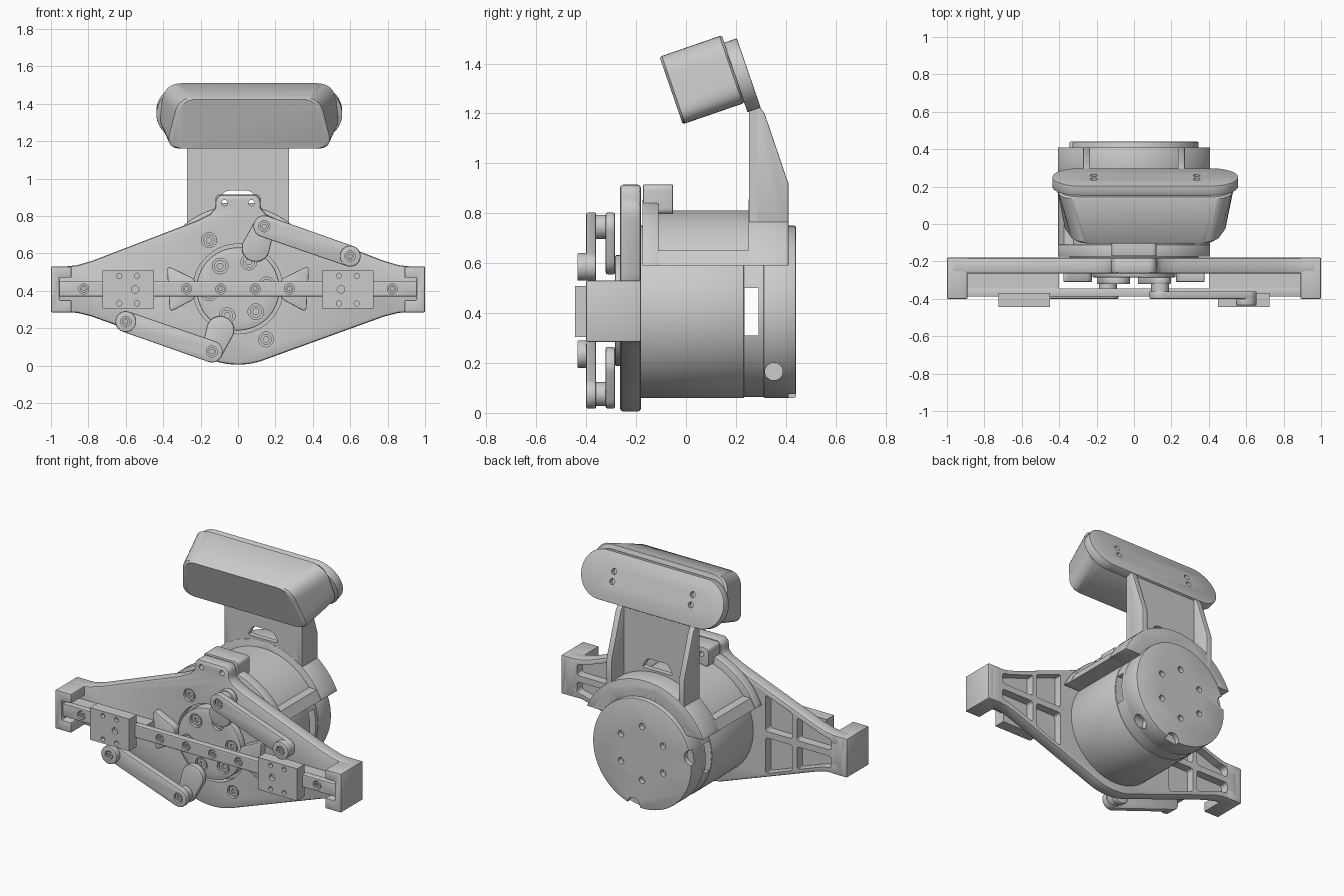
import bpy, bmesh
from math import sin, cos, pi, asin, atan2, radians
from mathutils import Vector

if "Cube" in bpy.data.objects:
    bpy.data.objects.remove(bpy.data.objects["Cube"])

CZ = 0.41          # height of the motor axis
cutters = []


def circle(x, z, r, n=40):
    return [(x + r * cos(2 * pi * i / n), z + r * sin(2 * pi * i / n)) for i in range(n)]


def rect(x0, x1, z0, z1):
    return [(x0, z0), (x1, z0), (x1, z1), (x0, z1)]


def mirror(pts, s):
    return [(s * x, z) for x, z in pts]


def spin(pts):
    """half turn about the motor axis"""
    return [(-x, 2 * CZ - z) for x, z in pts]


def rounded(pts, r, n=6):
    out = []
    for i, p in enumerate(pts):
        p, a, b = Vector(p), Vector(pts[i - 1]), Vector(pts[(i + 1) % len(pts)])
        a, b = p + (a - p).normalized() * r, p + (b - p).normalized() * r
        for k in range(n + 1):
            t = k / n
            out.append(tuple(a * (1 - t) ** 2 + p * 2 * t * (1 - t) + b * t * t))
    return out


def capsule(p, q, r1, r2, n=14):
    a = atan2(q[1] - p[1], q[0] - p[0])
    out = []
    for c, r, s in ((p, r1, pi / 2), (q, r2, -pi / 2)):
        out += [(c[0] + r * cos(a + s + pi * i / n), c[1] + r * sin(a + s + pi * i / n)) for i in range(n + 1)]
    return out


def arch(rin, rout, z0, n=40):
    """arc shell over the motor, cut flat at height z0"""
    out = []
    for r, flip in ((rout, False), (rin, True)):
        s = asin((z0 - CZ) / r)
        arc = [(r * cos(s + (pi - 2 * s) * i / n), CZ + r * sin(s + (pi - 2 * s) * i / n)) for i in range(n + 1)]
        out += arc[::-1] if flip else arc
    return out


def prism(name, polys, a, b, axis='y', bevel=0.0):
    """extrude one or more outlines from a to b along an axis"""
    if not isinstance(polys[0][0], (tuple, list)):
        polys = [polys]
    place = (lambda p, d: (p[0], d, p[1])) if axis == 'y' else (lambda p, d: (d, p[0], p[1]))
    bm = bmesh.new()
    for pts in polys:
        lo = [bm.verts.new(place(p, a)) for p in pts]
        hi = [bm.verts.new(place(p, b)) for p in pts]
        bm.faces.new(lo)
        bm.faces.new(hi[::-1])
        for i in range(len(pts)):
            bm.faces.new((lo[i - 1], hi[i - 1], hi[i], lo[i]))
    return finish(name, bm, bevel)


def finish(name, bm, bevel=0.0):
    bmesh.ops.recalc_face_normals(bm, faces=bm.faces)
    me = bpy.data.meshes.new(name)
    bm.to_mesh(me)
    bm.free()
    ob = bpy.data.objects.new(name, me)
    bpy.context.collection.objects.link(ob)
    if bevel:
        m = ob.modifiers.new('bevel', 'BEVEL')
        m.width, m.segments, m.limit_method, m.angle_limit = bevel, 2, 'ANGLE', radians(40)
    return ob


def cut(ob, polys, a, b, axis='y'):
    c = prism('cutter', polys, a, b, axis)
    c.hide_render = True
    cutters.append(c)
    m = ob.modifiers.new('cut', 'BOOLEAN')
    m.operation, m.object, m.solver = 'DIFFERENCE', c, 'EXACT'


def screws(ob, name, spots, y, r=0.033, depth=0.02):
    """counterbores with sunk socket heads, in a face at y"""
    cut(ob, [circle(x, z, r, 20) for x, z in spots], y - 0.03, y + depth)
    heads = prism(name, [circle(x, z, r * 0.75, 20) for x, z in spots], y + 0.006, y + depth + 0.01)
    cut(heads, [circle(x, z, r * 0.4, 6) for x, z in spots], y - 0.02, y + depth)


# Wing shaped mounting plate, pocketed from behind
low = [(0.405 * sin(radians(t)), CZ - 0.405 * cos(radians(t))) for t in range(2, 23, 4)]
half = low + [(0.78, 0.262), (0.86, 0.282), (0.92, 0.285), (0.98, 0.285), (0.98, 0.53), (0.92, 0.53),
              (0.86, 0.537), (0.78, 0.56), (0.22, 0.775), (0.15, 0.81), (0.122, 0.84), (0.12, 0.89), (0.095, 0.915)]
plate = prism('mounting_plate', half + mirror(half[::-1], -1), -0.265, -0.18, bevel=0.014)
cut(plate, circle(0, CZ, 0.24, 64), -0.3, -0.215)
pockets = []
for s in (1, -1):
    for p in ([(0.43, 0.43), (0.62, 0.43), (0.62, 0.59), (0.43, 0.66)],
              [(0.65, 0.43), (0.89, 0.43), (0.89, 0.5), (0.83, 0.51), (0.65, 0.575)]):
        pockets += [rounded(mirror(p, s), 0.02, 3), rounded([(x, 2 * CZ - z) for x, z in mirror(p, s)], 0.02, 3)]
cut(plate, pockets, -0.235, -0.1)
screws(plate, 'plate_screws', [(-0.155, 0.67), (0.15, 0.14)], -0.265, 0.04)
cut(plate, [circle(s * 0.072, 0.87, 0.016, 16) for s in (1, -1)], -0.4, -0.1)

# End blocks, rail ridges and petal stand-offs
end = [(0.89, 0.285), (1, 0.285), (1, 0.53), (0.89, 0.53), (0.89, 0.47), (0.955, 0.47), (0.955, 0.35), (0.89, 0.35)]
for s, side in ((1, 'right'), (-1, 'left')):
    prism('end_block_' + side, mirror(end, s), -0.4, -0.18, bevel=0.006)
    prism('rail_ridge_' + side, mirror(rect(0.4, 0.96, 0.375, 0.445), s), -0.345, -0.24)
    prism('petal_' + side, rounded(mirror([(0.225, 0.36), (0.365, 0.285), (0.38, 0.535), (0.225, 0.46)], s), 0.03),
          -0.31, -0.25, bevel=0.006)

# Linear rail and its carriages
rail = prism('linear_rail', rect(-0.955, 0.955, 0.37, 0.45), -0.388, -0.345, bevel=0.004)
screws(rail, 'rail_screws', [(s * x, CZ) for x in (0.092, 0.275, 0.825) for s in (1, -1)], -0.388, 0.027)
for s, side in ((1, 'right'), (-1, 'left')):
    c = prism('carriage_' + side, mirror(rect(0.45, 0.725, 0.305, 0.508), s), -0.445, -0.37)
    holes = [circle(s * x, z, 0.014, 16) for x in (0.54, 0.635) for z in (0.332, 0.48)]
    cut(c, holes + [circle(s * 0.55, 0.407, 0.02, 16)], -0.5, -0.42)

# Rotor, cranks and links
rotor = prism('rotor', circle(0, CZ, 0.222, 64), -0.285, -0.2, bevel=0.006)
ring = [(0.155 * cos(radians(t)), CZ + 0.155 * sin(radians(t))) for t in (8, 68, 128, 188, 248, 308)]
screws(rotor, 'rotor_screws', ring, -0.285, 0.042)
for turn, side in ((lambda p: p, 'upper'), (spin, 'lower')):
    prism('crank_' + side, turn(capsule((0.095, 0.63), (0.14, 0.745), 0.075, 0.058)), -0.322, -0.284, bevel=0.008)
    prism('crank_spacer_' + side, turn(circle(0.14, 0.745, 0.048)), -0.362, -0.32)
    link = prism('link_' + side, turn(capsule((0.14, 0.745), (0.6, 0.585), 0.058, 0.056)), -0.4, -0.36, bevel=0.006)
    screws(link, 'pivot_screw_' + side, turn([(0.14, 0.745)]), -0.4, 0.03)
    roller = prism('link_roller_' + side, turn(circle(0.6, 0.585, 0.055)), -0.435, -0.385, bevel=0.004)
    screws(roller, 'roller_screw_' + side, turn([(0.6, 0.585)]), -0.435, 0.028)

# Motor: front drum, slotted spacer ring and rear drum
prism('motor_front', circle(0, CZ - 0.005, 0.345, 96), -0.185, 0.232, bevel=0.004)
spacer = prism('motor_spacer', circle(0, CZ - 0.005, 0.341, 96), 0.23, 0.312)
cut(spacer, rect(0.234, 0.29, 0.31, 0.5), -0.5, 0.5, 'x')
rear = prism('motor_rear', circle(0, CZ - 0.005, 0.345, 96), 0.31, 0.44, bevel=0.006)
back_holes = [circle(0.17 * cos(pi * k / 3 + pi / 6), CZ + 0.17 * sin(pi * k / 3 + pi / 6), 0.02, 16) for k in range(6)]
notches = [circle(0.345 * cos(t), CZ + 0.345 * sin(t), 0.045, 24) for t in (radians(170), radians(-80))]
cut(rear, back_holes + notches, 0.41, 0.5)
cut(rear, circle(0.352, 0.165, 0.036, 20), 0.2, 0.5, 'x')

# Collar saddle over the motor, with thick end bands and side rails
prism('collar_shell', arch(0.34, 0.402, 0.59), -0.17, 0.41)
prism('collar_front_band', arch(0.34, 0.447, 0.59), -0.175, -0.11, bevel=0.004)
prism('collar_rear_band', arch(0.34, 0.447, 0.59), 0.25, 0.41, bevel=0.004)
for s, side in ((1, 'right'), (-1, 'left')):
    prism('collar_rail_' + side, mirror([(0.34, 0.59), (0.405, 0.59), (0.375, 0.65), (0.3, 0.65)], s), -0.12, 0.26)
tab = prism('tab_block', rounded(rect(-0.12, 0.12, 0.797, 0.915), 0.025), -0.172, -0.052, bevel=0.004)
cut(tab, [circle(s * 0.072, 0.87, 0.016, 16) for s in (1, -1)], -0.3, 0.1)

# Camera bracket: front web with a slot and two side fins
web = prism('bracket_web', rect(-0.272, 0.272, 0.74, 1.23), 0.252, 0.285)
cut(web, rounded([(-0.11, 0.87), (0.11, 0.87), (0.07, 0.935), (-0.07, 0.935)], 0.025), 0.2, 0.4)
fin = [(0.252, 0.7), (0.41, 0.7), (0.41, 0.92), (0.315, 1.2), (0.285, 1.24), (0.252, 1.24)]
for s, side in ((1, 'right'), (-1, 'left')):
    prism('bracket_fin_' + side, fin, s * 0.272, s * 0.235, 'x', 0.004)

# Tilted camera: tapered rounded body on a stadium shaped back plate
TILT, ORIGIN = radians(-19), Vector((0.06, 0.19, 1.378))


def outline(bottom, top, r):
    return rounded([(-bottom, -0.143), (bottom, -0.143), (top, 0.143), (-top, 0.143)], r, 8)


def tilt(ob):
    ob.location = ORIGIN
    ob.rotation_euler = (-TILT, 0, 0)


bm = bmesh.new()
stations = [(outline(0.433, 0.365, 0.08), -0.264), (outline(0.445, 0.377, 0.08), -0.254),
            (outline(0.484, 0.455, 0.1), -0.01), (outline(0.478, 0.45, 0.1), 0.0)]
loops = [[bm.verts.new((x * (0.985 if k in (0, 3) else 1), d, z * (0.97 if k in (0, 3) else 1))) for x, z in pts]
         for k, (pts, d) in enumerate(stations)]
for a, b in zip(loops, loops[1:]):
    for i in range(len(a)):
        bm.faces.new((a[i - 1], b[i - 1], b[i], a[i]))
bm.faces.new(loops[0])
bm.faces.new(loops[-1][::-1])
tilt(finish('camera_body', bm))
holder = prism('camera_plate', capsule((-0.35, -0.035), (0.35, -0.035), 0.147, 0.147, 24), -0.003, 0.053, bevel=0.004)
tilt(holder)
cut(holder, [circle(s * 0.275, z, 0.018, 16) for s in (1, -1) for z in (-0.06, 0.0)], 0.025, 0.1)
tilt(cutters[-1])

# Bake the modifiers, drop the cutters and smooth the round faces
bpy.context.view_layer.update()
parts = [o for o in bpy.context.scene.objects if o not in cutters]
for o in bpy.context.scene.objects:
    o.select_set(o in parts)
bpy.context.view_layer.objects.active = parts[0]
bpy.ops.object.convert(target='MESH')
for c in cutters:
    bpy.data.objects.remove(c)
bpy.ops.object.shade_smooth_by_angle(angle=radians(30))
